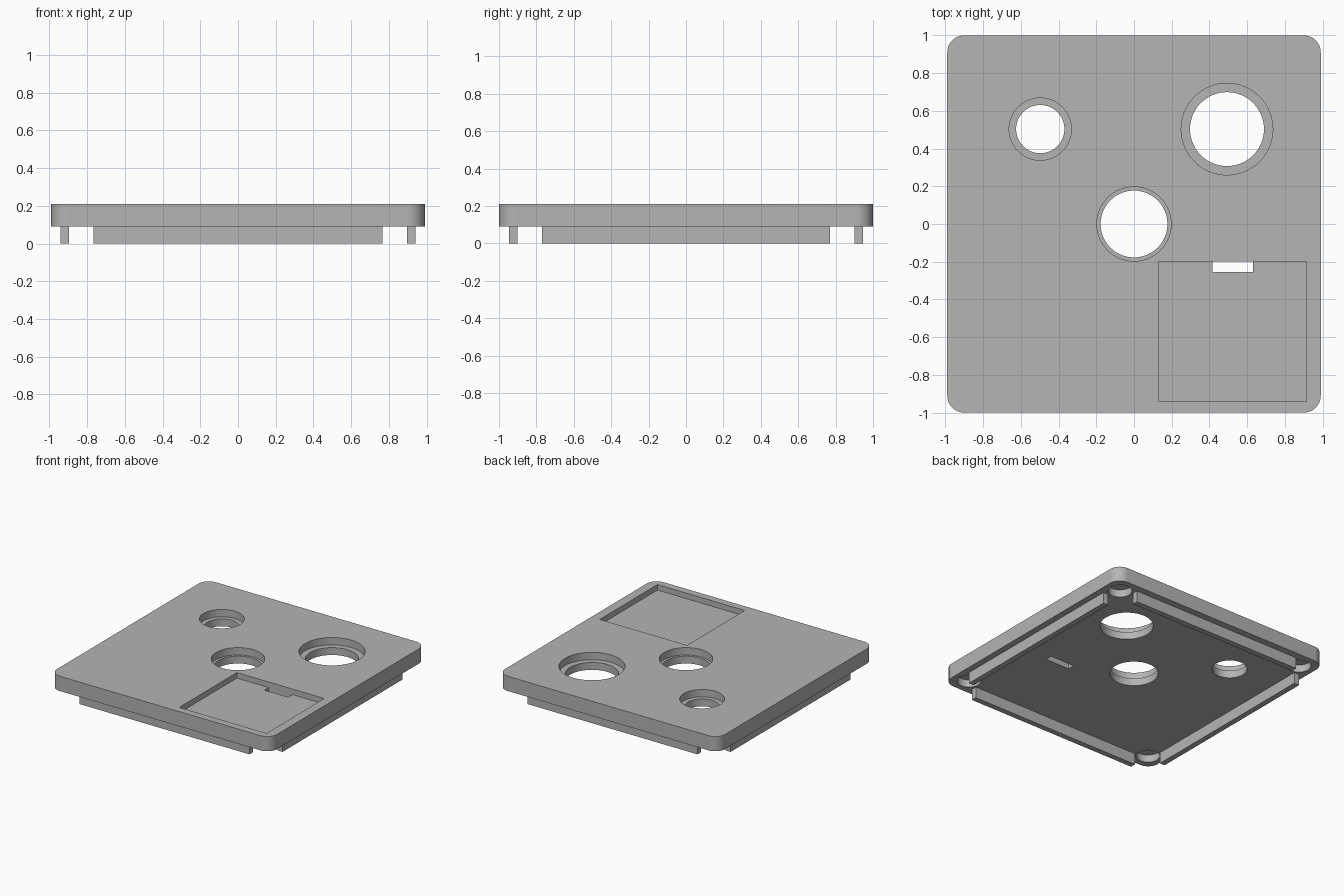
import bpy
import bmesh
from mathutils import Matrix, Vector

default = bpy.data.objects.get("Cube")
if default:
    bpy.data.objects.remove(default, do_unlink=True)

BASE, TOP = 0.09, 0.21
LEDGE = 0.15

grey = bpy.data.materials.new("plain grey")
grey.use_nodes = True
grey.diffuse_color = (0.46, 0.46, 0.46, 1)
grey.node_tree.nodes["Principled BSDF"].inputs["Base Color"].default_value = grey.diffuse_color


def finish(name, bm):
    mesh = bpy.data.meshes.new(name)
    bm.to_mesh(mesh)
    bm.free()
    mesh.materials.append(grey)
    obj = bpy.data.objects.new(name, mesh)
    bpy.context.collection.objects.link(obj)
    return obj


def box(name, low, high, corner=0):
    low, high = Vector(low), Vector(high)
    bm = bmesh.new()
    place = Matrix.Translation((low + high) / 2) @ Matrix.Diagonal((*(high - low), 1))
    bmesh.ops.create_cube(bm, size=1, matrix=place)
    if corner:
        upright = [e for e in bm.edges
                   if abs(e.verts[0].co.z - e.verts[1].co.z) > 0.01]
        bmesh.ops.bevel(bm, geom=upright, offset=corner, segments=12,
                        profile=0.5, affect='EDGES')
    return finish(name, bm)


def cylinder(name, x, y, radius, z0, z1):
    bm = bmesh.new()
    bmesh.ops.create_cone(bm, cap_ends=True, segments=64, radius1=radius, radius2=radius,
                          depth=z1 - z0, matrix=Matrix.Translation((x, y, (z0 + z1) / 2)))
    return finish(name, bm)


def activate(obj):
    bpy.ops.object.select_all(action='DESELECT')
    obj.select_set(True)
    bpy.context.view_layer.objects.active = obj


def cut(target, cutter):
    mod = target.modifiers.new("cut", 'BOOLEAN')
    mod.operation = 'DIFFERENCE'
    mod.solver = 'EXACT'
    mod.object = cutter
    activate(target)
    bpy.ops.object.modifier_apply(modifier=mod.name)
    bpy.data.objects.remove(cutter, do_unlink=True)


# Rounded plate
plate = box("plate", (-0.99, -1, BASE), (0.99, 1, TOP), corner=0.09)

# Stepped round holes: x, y, wide radius above, narrow radius below
for x, y, wide, narrow in [(0, 0, 0.197, 0.177),
                           (0.493, 0.503, 0.243, 0.196),
                           (-0.497, 0.503, 0.165, 0.128)]:
    cut(plate, cylinder("hole_cutter", x, y, narrow, 0, 0.3))
    cut(plate, cylinder("counterbore_cutter", x, y, wide, LEDGE, 0.3))

# Rectangular tray with a slot through its floor
cut(plate, box("tray_cutter", (0.13, -0.94, 0.165), (0.915, -0.2, 0.3)))
cut(plate, box("slot_cutter", (0.415, -0.255, 0), (0.63, -0.2, 0.3)))

# Round pockets under the corners
for sx in (-1, 1):
    for sy in (-1, 1):
        cut(plate, cylinder("pocket_cutter", sx * 0.86, sy * 0.865, 0.088, 0, BASE + 0.06))

activate(plate)
bpy.ops.object.shade_smooth_by_angle()

# Locating rails under each side
for name, s in (("right", -1), ("left", 1)):
    a, b = sorted((s * 0.895, s * 0.94))
    box(name + "_rail", (a, -0.77, 0), (b, 0.77, BASE))
for name, s in (("front", -1), ("back", 1)):
    a, b = sorted((s * 0.9, s * 0.945))
    box(name + "_rail", (-0.765, a, 0), (0.765, b, BASE))
